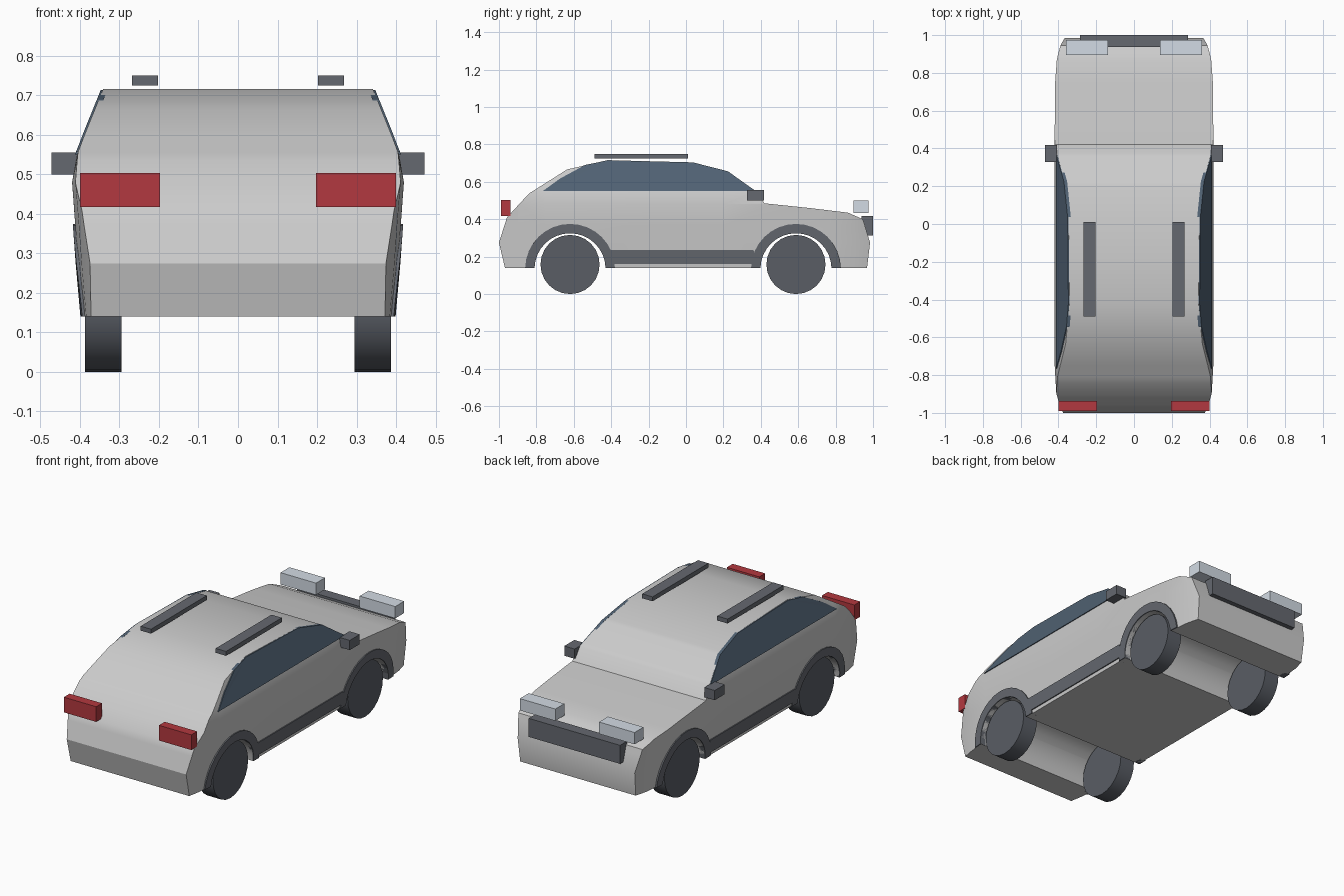
import bpy, bmesh, math
from mathutils import Vector

if "Cube" in bpy.data.objects:
    bpy.data.objects.remove(bpy.data.objects["Cube"])

AXLES = (-0.62, 0.588)


def material(name, color):
    m = bpy.data.materials.new(name)
    m.diffuse_color = (*color, 1)
    m.use_nodes = True
    m.node_tree.nodes["Principled BSDF"].inputs["Base Color"].default_value = m.diffuse_color
    return m


TRIM = material("dark_trim", (0.13, 0.14, 0.16))
TYRE = material("tyre", (0.10, 0.11, 0.13))
GLASS = material("glass", (0.08, 0.12, 0.17))
RED = material("red_lens", (0.45, 0.04, 0.05))
LAMP = material("clear_lens", (0.65, 0.71, 0.78))


def half_width(y, z):
    """Half width of the body shell at a side-view point."""
    table = [(0.14, 0.393), (0.275, 0.405), (0.48, 0.42), (0.555, 0.407), (0.72, 0.34)]
    z = min(max(z, 0.14), 0.72)
    for (z0, w0), (z1, w1) in zip(table, table[1:]):
        if z <= z1:
            w = w0 + (w1 - w0) * (z - z0) / (z1 - z0)
            break
    t = max(0, (abs(y) - 0.7) / 0.3)
    return w * (1 - (0.11 if y > 0 else 0.075) * t ** 3)


def finish(bm, name, mat=None, smooth=None, mirror=False):
    bmesh.ops.recalc_face_normals(bm, faces=bm.faces)
    me = bpy.data.meshes.new(name)
    bm.to_mesh(me)
    bm.free()
    ob = bpy.data.objects.new(name, me)
    bpy.context.collection.objects.link(ob)
    if mat:
        me.materials.append(mat)
    if mirror:
        ob.modifiers.new("mirror", 'MIRROR')
    if smooth:
        bpy.ops.object.select_all(action='DESELECT')
        ob.select_set(True)
        bpy.context.view_layer.objects.active = ob
        bpy.ops.object.shade_smooth_by_angle(angle=math.radians(smooth))
    return ob


def extruded(pts, x0, x1):
    """Side-view outline (y, z) extruded from x0 to x1."""
    bm = bmesh.new()
    f = bm.faces.new([bm.verts.new((x0, y, z)) for y, z in pts])
    ext = bmesh.ops.extrude_face_region(bm, geom=[f])
    for v in ext["geom"]:
        if isinstance(v, bmesh.types.BMVert):
            v.co.x = x1
    if f.is_valid and len(f.edges[0].link_faces) < 2:
        bm.faces.new([e for e in f.verts])
    return bm


def arc(cy, r, cz=0.135, base=0.14, n=16):
    """Arch from the front foot to the rear foot at the base height."""
    a0 = math.asin((base - cz) / r)
    return [(cy + r * math.cos(a0 + (math.pi - 2 * a0) * i / n),
             cz + r * math.sin(a0 + (math.pi - 2 * a0) * i / n)) for i in range(n + 1)]


def side_panel(name, pts, offset, depth, mat):
    """Thin panel that follows the body side, mirrored."""
    bm = extruded(pts, 0, 1)
    for v in bm.verts:
        w = half_width(v.co.y, v.co.z)
        v.co.x = w + offset if v.co.x > 0.5 else w - depth
    bmesh.ops.triangulate(bm, faces=[f for f in bm.faces if len(f.verts) > 4])
    return finish(bm, name, mat, mirror=True)


def box(name, xs, ys, zs, mat, mirror=True):
    bm = bmesh.new()
    bmesh.ops.create_cube(bm, size=1)
    for v in bm.verts:
        v.co = Vector([(b[0] + b[1]) / 2 + c * (b[1] - b[0])
                       for c, b in zip(v.co, (xs, ys, zs))])
    return finish(bm, name, mat, mirror=mirror)


# Body shell: side profile with wheel arches, sliced and shaped in width
top = [(-0.968, 0.14), (-1.0, 0.275), (-0.957, 0.41), (-0.84, 0.537), (-0.636, 0.666),
       (-0.42, 0.716), (0.037, 0.704), (0.225, 0.655), (0.37, 0.553), (0.42, 0.485),
       (0.66, 0.46), (0.866, 0.435), (0.946, 0.40), (0.984, 0.275), (0.968, 0.14)]
body = extruded(top + arc(AXLES[1], 0.19) + arc(AXLES[0], 0.19), -1, 1)
cuts = [((0, 0, z), (0, 0, 1)) for z in (0.2751, 0.37, 0.48, 0.556)]
cuts += [((0, y, 0), (0, 1, 0)) for y in (-0.9, -0.75, -0.2, 0.2, 0.75, 0.9)]
for co, no in cuts:
    bmesh.ops.bisect_plane(body, geom=body.verts[:] + body.edges[:] + body.faces[:],
                           plane_co=co, plane_no=no, dist=0.0005)
for v in body.verts:
    v.co.x = math.copysign(half_width(v.co.y, v.co.z), v.co.x)
bmesh.ops.triangulate(body, faces=[f for f in body.faces if len(f.verts) > 4])
finish(body, "body", smooth=30)

# Side windows
side_panel("side_windows", [(-0.765, 0.551), (-0.674, 0.617), (-0.54, 0.69), (-0.42, 0.714),
                            (0.037, 0.704), (0.225, 0.656), (0.37, 0.551)], 0.005, 0.012, GLASS)

# Wheel arch trims, sills and wheels
for cy, end in zip(AXLES, ("rear", "front")):
    side_panel(end + "_arch_trim", arc(cy, 0.24) + arc(cy, 0.19)[::-1], 0.006, 0.03, TRIM)
    bm = bmesh.new()
    bmesh.ops.create_cone(bm, cap_ends=True, segments=24, radius1=0.158, radius2=0.158, depth=0.092)
    for v in bm.verts:
        v.co = Vector((0.341 + v.co.z, cy + v.co.x, 0.158 + v.co.y))
    finish(bm, end + "_wheels", TYRE, smooth=30, mirror=True)
side_panel("sills", [(-0.42, 0.16), (0.39, 0.16), (0.36, 0.235), (-0.40, 0.235)], 0.006, 0.03, TRIM)

# Lights, grille, mirrors and roof rails
box("tail_lights", (0.197, 0.40), (-0.99, -0.938), (0.417, 0.503), RED)
box("headlights", (0.137, 0.36), (0.895, 0.975), (0.433, 0.50), LAMP)
box("grille", (-0.287, 0.287), (0.937, 1.0), (0.312, 0.417), TRIM, mirror=False)
box("mirrors", (0.407, 0.472), (0.327, 0.417), (0.50, 0.555), TRIM)
box("roof_rails", (0.203, 0.268), (-0.49, 0.01), (0.725, 0.75), TRIM)
